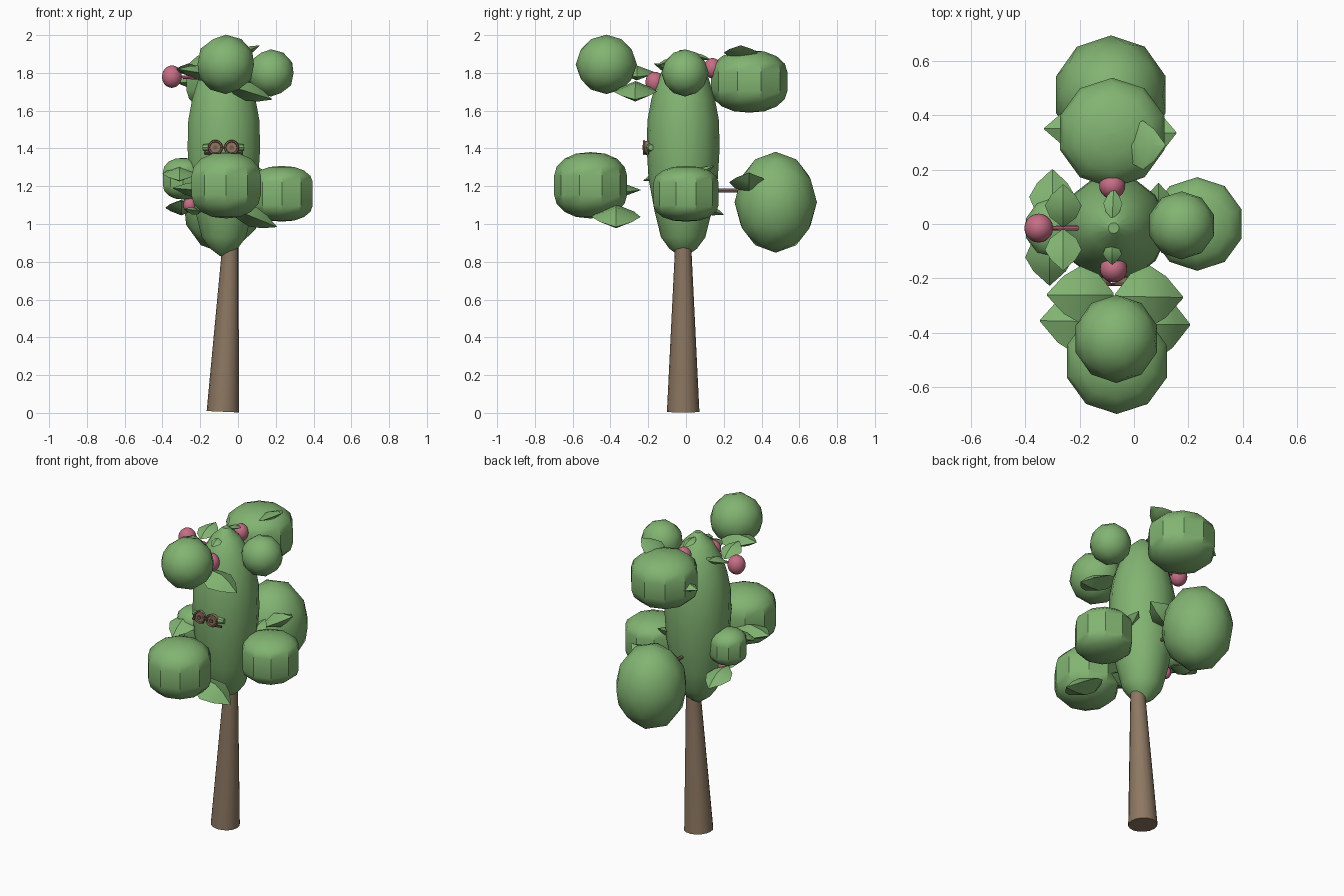
import bpy, bmesh, math
from mathutils import Vector, Matrix

if "Cube" in bpy.data.objects:
    bpy.data.objects.remove(bpy.data.objects["Cube"])


def material(name, rgb):
    m = bpy.data.materials.new(name)
    m.diffuse_color = (*rgb, 1)
    m.use_nodes = True
    m.node_tree.nodes["Principled BSDF"].inputs["Base Color"].default_value = m.diffuse_color
    return m


GREEN = material("leaf green", (0.223, 0.456, 0.168))
BARK = material("bark brown", (0.265, 0.185, 0.122))
PINK = material("berry pink", (0.56, 0.155, 0.235))
RUST = material("rust brown", (0.20, 0.10, 0.07))


def finish(name, bm, mat, angle=35):
    bmesh.ops.recalc_face_normals(bm, faces=bm.faces)
    mesh = bpy.data.meshes.new(name)
    bm.to_mesh(mesh)
    bm.free()
    mesh.materials.append(mat)
    mesh.shade_smooth()
    mesh.set_sharp_from_angle(angle=math.radians(angle))
    obj = bpy.data.objects.new(name, mesh)
    bpy.context.collection.objects.link(obj)
    return obj


def skin(bm, rings):
    """Join rings of points into a closed tube."""
    vs = [[bm.verts.new(p) for p in r] for r in rings]
    n = len(vs[0])
    for a, b in zip(vs, vs[1:]):
        for i in range(n):
            j = (i + 1) % n
            bm.faces.new((a[i], a[j], b[j], b[i]))
    bm.faces.new(vs[0][::-1])
    bm.faces.new(vs[-1])


def lathe(name, rings, sides, mat, angle=35):
    """Rings are (x, y, z, rx, ry)."""
    bm = bmesh.new()
    skin(bm, [[(x + rx * math.cos(math.tau * (i + .5) / sides),
                y + ry * math.sin(math.tau * (i + .5) / sides), z)
               for i in range(sides)] for x, y, z, rx, ry in rings])
    return finish(name, bm, mat, angle)


def ball(name, c, r, mat, sub=2):
    bm = bmesh.new()
    bmesh.ops.create_icosphere(bm, subdivisions=sub, radius=1,
                               matrix=Matrix.Translation(c) @ Matrix.Diagonal((*r, 1)))
    return finish(name, bm, mat, 50)


def banded(name, c, r, rz, band):
    """Bush with a straight faceted belt and smooth caps."""
    x, y, z = c
    half = [(1, band), (.93, band + (rz - band) * .38), (.72, band + (rz - band) * .72),
            (.4, band + (rz - band) * .94), (.03, rz)]
    prof = [(k, -h) for k, h in half[::-1]] + half
    return lathe(name, [(x, y, z + h, r * k, r * k) for k, h in prof], 10, GREEN, 32)


def rod(name, a, b, r0, r1, sides, mat):
    a, b = Vector(a), Vector(b)
    d = b - a
    m = Matrix.Translation((a + b) / 2) @ d.to_track_quat('Z', 'Y').to_matrix().to_4x4()
    bm = bmesh.new()
    bmesh.ops.create_cone(bm, cap_ends=True, segments=sides, radius1=r0, radius2=r1,
                          depth=d.length, matrix=m)
    return finish(name, bm, mat)


def leaf(name, a, b, width, thick):
    """Pointed, ridged leaf from a to b."""
    a, b = Vector(a), Vector(b)
    d = b - a
    side = d.cross(Vector((0, 0, 1))).normalized()
    up = side.cross(d).normalized()
    rings = []
    for t, k in ((0, .06), (.22, .72), (.5, 1), (.75, .66), (1, .03)):
        p = a + d * t
        s, u = side * width * k / 2, up * thick * k / 2
        rings.append([p + s, p + u, p - s, p - u])
    bm = bmesh.new()
    skin(bm, rings)
    return finish(name, bm, GREEN)


# Leaning trunk and tall crown
rod("trunk", (-0.08, -0.015, 0.006), (-0.04, -0.015, 0.9), 0.086, 0.042, 16, BARK)
crown = [(.83, .02), (.87, .075), (.93, .12), (1.07, .155), (1.24, .187), (1.4, .197),
         (1.55, .193), (1.66, .172), (1.77, .138), (1.86, .085), (1.92, .02)]
lathe("crown", [(-0.075, -0.015, z, r, r * .98) for z, r in crown], 14, GREEN)

# Round bushes
ball("front_top_bush", (-.065, -.422, 1.845), (.157, .162, .157), GREEN)
ball("side_top_bush", (.175, -.005, 1.8), (.125, .125, .125), GREEN)
ball("back_low_bush", (-.085, .475, 1.115), (.212, .218, .267), GREEN)

# Belted bushes
banded("back_top_bush", (-.08, .335, 1.755), .202, .165, .05)
banded("front_low_bush", (-.063, -.505, 1.205), .193, .175, .052)
banded("side_low_bush", (.232, 0, 1.16), .172, .147, .062)
banded("small_low_bush", (-.29, -.015, 1.24), .113, .11, .038)

# Leaves: base, tip, width, thickness
leaves = [
    ((-.07, -.265, 1.74), (.18, -.27, 1.66), .23, .10),
    ((-.075, -.26, 1.78), (-.32, -.26, 1.82), .21, .08),
    ((-.05, -.37, 1.09), (.205, -.37, .985), .26, .11),
    ((-.08, -.36, 1.17), (-.345, -.355, 1.19), .24, .09),
    ((-.05, .29, 1.87), (.115, .29, 1.945), .18, .05),
    ((-.06, .33, 1.17), (.155, .335, 1.27), .21, .09),
    ((-.08, .35, 1.75), (-.33, .35, 1.75), .17, .08),
    ((-.26, -.01, 1.79), (-.26, .145, 1.84), .135, .05),
    ((-.26, -.02, 1.79), (-.26, -.17, 1.85), .135, .05),
    ((-.3, 0, 1.12), (-.3, .2, 1.05), .17, .07),
    ((-.31, -.02, 1.3), (-.31, -.225, 1.23), .18, .07),
    ((.09, 0, 1.23), (.09, .15, 1.31), .11, .05),
    ((-.08, .02, 1.9), (-.075, .13, 1.87), .07, .03),
    ((-.08, -.07, 1.87), (-.08, -.15, 1.84), .07, .03),
    ((-.2, -.07, 1.06), (-.28, -.12, 1.08), .1, .04),
]
for i, args in enumerate(leaves):
    leaf(f"leaf_{i + 1}", *args)

# Berries and twigs
for name, c, r in (("left", (-.35, -.015, 1.78), .053), ("back", (-.08, .14, 1.825), .048),
                   ("front", (-.075, -.165, 1.75), .05), ("low", (-.255, -.02, 1.1), .035)):
    ball(name + "_berry", c, (r, r, r * 1.12), PINK, 3)
rod("berry_twig", (-.34, -.015, 1.78), (-.15, -.015, 1.77), .008, .01, 8, PINK)
rod("back_twig", (-.08, .1, 1.177), (-.08, .35, 1.177), .01, .01, 8, BARK)

# Ringed eyes with lids and a thin bar below
for name, x in (("left", -.12), ("right", -.034)):
    rod(name + "_eye", (x, -.195, 1.405), (x, -.222, 1.405), .036, .034, 16, BARK)
    rod(name + "_pupil", (x, -.215, 1.405), (x, -.229, 1.405), .012, .012, 10, RUST)
    bpy.ops.mesh.primitive_torus_add(major_segments=20, minor_segments=6, major_radius=.034,
                                     minor_radius=.006, location=(x, -.222, 1.405),
                                     rotation=(math.pi / 2, 0, 0))
    ring = bpy.context.object
    ring.name = name + "_eye_ring"
    ring.data.materials.append(RUST)
    ring.data.shade_smooth()
    out = -1 if name == "left" else 1
    rod(name + "_lid", (x + out * .03, -.19, 1.405), (x + out * .065, -.185, 1.405),
        .022, .016, 8, GREEN)
    rod(name + "_bar", (x - out * .02, -.21, 1.372), (x + out * .06, -.205, 1.376),
        .007, .007, 8, RUST)
rod("bridge", (-.095, -.222, 1.405), (-.06, -.222, 1.405), .006, .006, 8, RUST)
